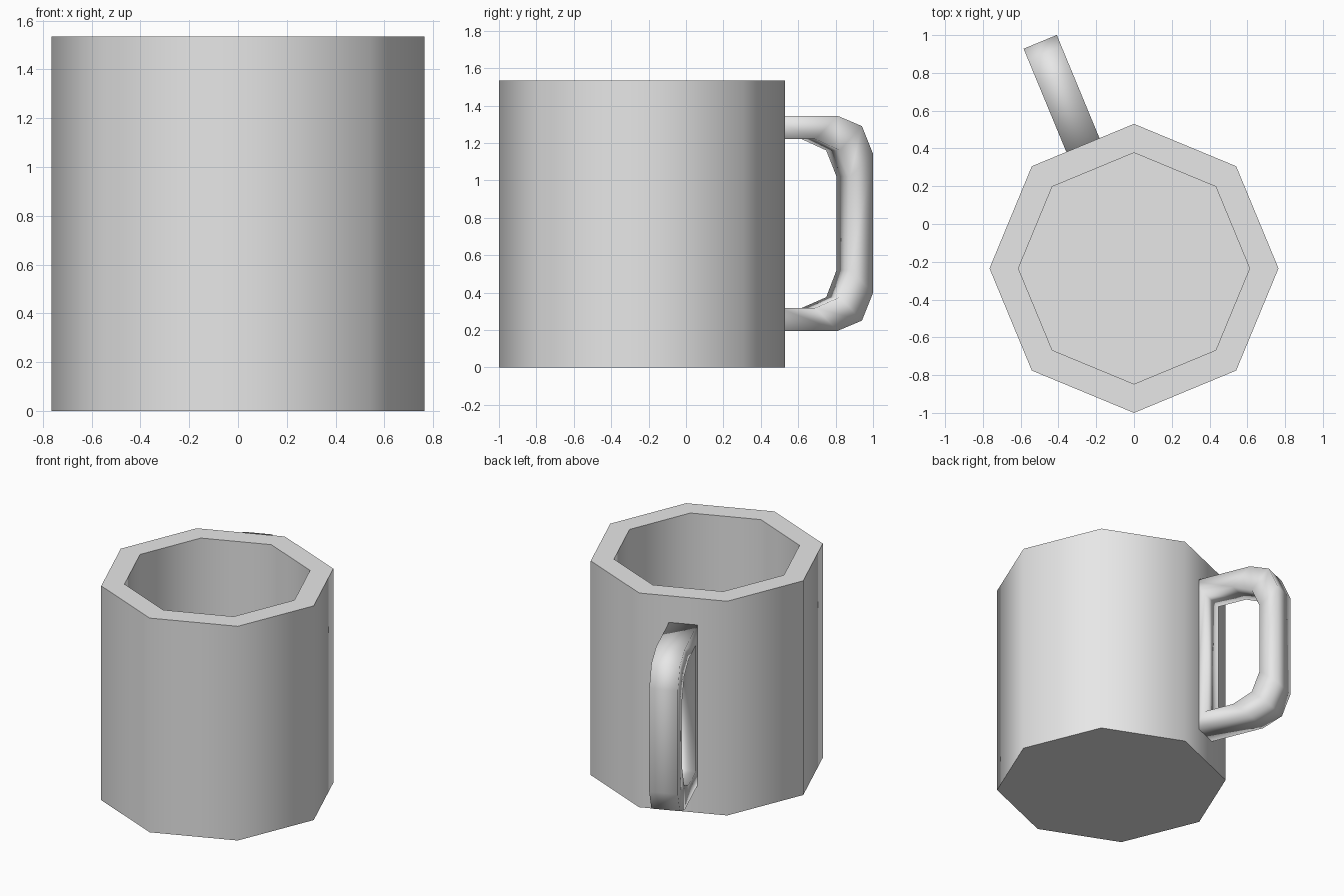
import bpy, bmesh, math
from mathutils import Vector

if "Cube" in bpy.data.objects:
    bpy.data.objects.remove(bpy.data.objects["Cube"])

CY = -0.235          # centre of the cup in y
HEIGHT = 1.535

grey = bpy.data.materials.new("light_grey")
grey.diffuse_color = (0.8, 0.8, 0.8, 1)
grey.use_nodes = True
grey.node_tree.nodes["Principled BSDF"].inputs["Base Color"].default_value = grey.diffuse_color


def finish(name, bm, angle):
    bmesh.ops.recalc_face_normals(bm, faces=bm.faces)
    me = bpy.data.meshes.new(name)
    bm.to_mesh(me)
    bm.free()
    ob = bpy.data.objects.new(name, me)
    bpy.context.collection.objects.link(ob)
    me.materials.append(grey)
    bpy.ops.object.select_all(action='DESELECT')
    ob.select_set(True)
    bpy.context.view_layer.objects.active = ob
    bpy.ops.object.shade_smooth_by_angle(angle=math.radians(angle))
    return ob


# Cup body: octagonal rings going up the outside, over the rim, down inside
bm = bmesh.new()
rings = []
for r, z in [(0.765, 0), (0.765, HEIGHT), (0.612, HEIGHT), (0.612, 0.15)]:
    rings.append([bm.verts.new((r * math.cos(i * math.pi / 4),
                                CY + r * math.sin(i * math.pi / 4), z)) for i in range(8)])
for a, b in zip(rings, rings[1:]):
    for i in range(8):
        j = (i + 1) % 8
        bm.faces.new((a[i], a[j], b[j], b[i]))
bm.faces.new(rings[0])
bm.faces.new(rings[-1])
finish("cup_body", bm, 60)

# Handle: closed ring with a thin back plate against one flat side of the cup
outer = [(0.66, 1.345), (1.092, 1.345), (1.233, 1.29), (1.298, 1.14),
         (1.298, 0.40), (1.233, 0.25), (1.092, 0.195), (0.66, 0.195)]
inner = [(0.755, 1.22), (0.964, 1.22), (1.105, 1.16), (1.165, 1.02),
         (1.165, 0.52), (1.105, 0.375), (0.964, 0.318), (0.755, 0.318)]
ang = math.radians(112.5)
out = Vector((math.cos(ang), math.sin(ang), 0))
side = Vector((math.sin(ang), -math.cos(ang), 0))


def loop(bm, pts, s):
    return [bm.verts.new(Vector((0, CY, z)) + out * r + side * s) for r, z in pts]


bm = bmesh.new()
o1, o2 = loop(bm, outer, -0.095), loop(bm, outer, 0.095)
i1, i2 = loop(bm, inner, -0.095), loop(bm, inner, 0.095)
for a, b in ((o1, o2), (o2, i2), (i2, i1), (i1, o1)):
    for k in range(8):
        n = (k + 1) % 8
        bm.faces.new((a[k], a[n], b[n], b[k]))
finish("handle", bm, 100)
